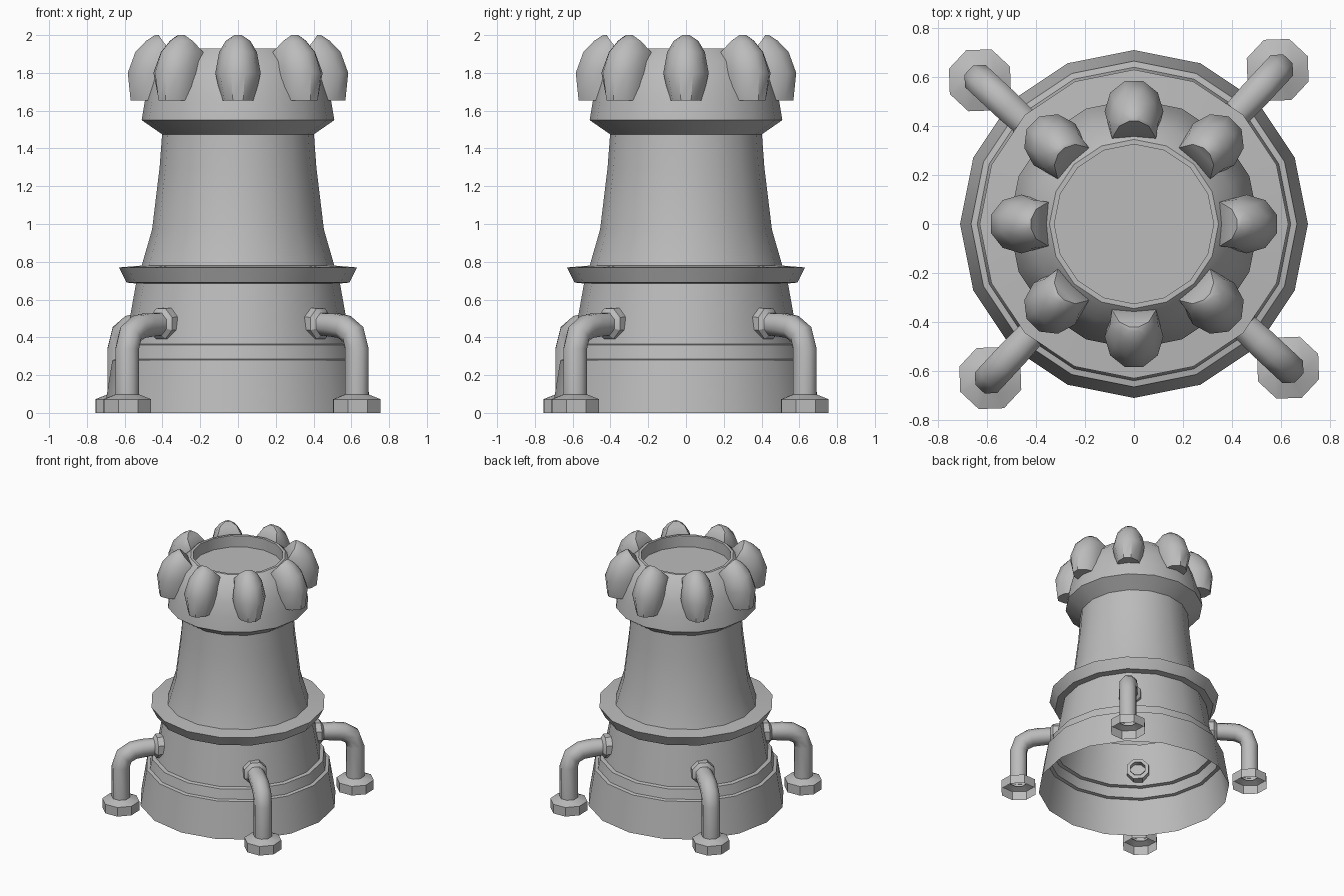
import bpy, bmesh, math
from mathutils import Vector, Matrix

cube = bpy.data.objects.get("Cube")
if cube:
    bpy.data.objects.remove(cube, do_unlink=True)

stone = bpy.data.materials.new("plain_grey")
stone.diffuse_color = (0.5, 0.5, 0.5, 1)
stone.use_nodes = True
stone.node_tree.nodes["Principled BSDF"].inputs["Base Color"].default_value = (0.5, 0.5, 0.5, 1)


def loft(name, rings, smooth=35, cap_start=False, cap_end=False, turn=0):
    """Skin a list of closed rings of points, then turn the part about z."""
    bm = bmesh.new()
    rot = Matrix.Rotation(turn, 3, 'Z')
    loops = [[bm.verts.new(rot @ Vector(p)) for p in ring] for ring in rings]
    n = len(loops[0])
    for a, b in zip(loops, loops[1:]):
        for i in range(n):
            j = (i + 1) % n
            bm.faces.new((a[i], a[j], b[j], b[i]))
    if cap_start:
        bm.faces.new(loops[0][::-1])
    if cap_end:
        bm.faces.new(loops[-1])
    bmesh.ops.recalc_face_normals(bm, faces=bm.faces)
    mesh = bpy.data.meshes.new(name)
    bm.to_mesh(mesh)
    bm.free()
    mesh.materials.append(stone)
    obj = bpy.data.objects.new(name, mesh)
    bpy.context.collection.objects.link(obj)
    bpy.ops.object.select_all(action='DESELECT')
    obj.select_set(True)
    bpy.context.view_layer.objects.active = obj
    bpy.ops.object.shade_smooth_by_angle(angle=math.radians(smooth))
    return obj


def circle(r, z, sides=16):
    return [(r * math.cos(math.tau * i / sides), r * math.sin(math.tau * i / sides), z)
            for i in range(sides)]


def pipe_ring(x, z, r, tilt, sides=8):
    """Ring around a path in the xz plane; tilt 0 faces outward, 90 faces down."""
    t = math.radians(tilt)
    up = Vector((math.sin(t), 0, math.cos(t)))
    side = Vector((0, 1, 0))
    return [Vector((x, 0, z)) + r * (math.cos(a) * up + math.sin(a) * side)
            for a in (math.tau * (i + 0.5) / sides for i in range(sides))]


# Tower body: open underneath, stepped base, rim, waist, crown and sunken floor
profile = [(0.71, 0), (0.665, 0.28), (0.64, 0.285), (0.625, 0.36), (0.597, 0.365),
           (0.54, 0.685), (0.59, 0.69), (0.63, 0.77), (0.51, 0.78), (0.455, 0.97),
           (0.415, 1.3), (0.402, 1.475), (0.51, 1.55), (0.492, 1.66), (0.465, 1.76),
           (0.42, 1.86), (0.345, 1.93), (0.325, 1.93), (0.325, 1.84)]
loft("tower_body", [circle(r, z) for r, z in profile], cap_end=True)


# Crown teeth: rounded outside, sloped flat face inside
def tooth_ring(z, half_width, outer, inner, inner_half):
    middle = max(inner + 0.01, outer - 0.13)
    ring = []
    for deg in (-90, -54, -18, 18, 54, 90):
        t = math.radians(deg)
        ring.append((middle + (outer - middle) * math.cos(t), half_width * math.sin(t), z))
    return ring + [(inner, inner_half, z), (inner, -inner_half, z)]


tooth = [(1.655, 0.088, 0.575, 0.36, 0.08), (1.8, 0.12, 0.59, 0.35, 0.09),
         (1.91, 0.1, 0.55, 0.35, 0.09), (1.97, 0.065, 0.49, 0.4, 0.06),
         (2.0, 0.02, 0.44, 0.42, 0.02)]
for k in range(8):
    loft(f"crown_tooth_{k + 1}", [tooth_ring(*s) for s in tooth], 40, True, True,
         k * math.tau / 8)

# Four elbow pipes, each with a wall flange and a hollow foot
bend = [(0.52, 0.475, 0.058, 0), (0.7, 0.465, 0.067, 5), (0.77, 0.455, 0.067, 20),
        (0.835, 0.415, 0.067, 50), (0.86, 0.34, 0.067, 90), (0.86, 0.08, 0.067, 90)]
flange = [(0.53, 0.475, 0.058, 0), (0.53, 0.475, 0.088, 0), (0.6, 0.472, 0.088, 0),
          (0.62, 0.47, 0.065, 0)]
foot = [(0.86, 0.098, 0.066, 90), (0.86, 0.072, 0.135, 90), (0.86, 0, 0.135, 90)]
for k in range(4):
    turn = math.radians(47 + 90 * k)
    loft(f"pipe_{k + 1}", [pipe_ring(*s) for s in bend], 50, turn=turn)
    loft(f"pipe_flange_{k + 1}", [pipe_ring(*s) for s in flange], 30, turn=turn)
    loft(f"pipe_foot_{k + 1}", [pipe_ring(*s) for s in foot], 30, turn=turn)
